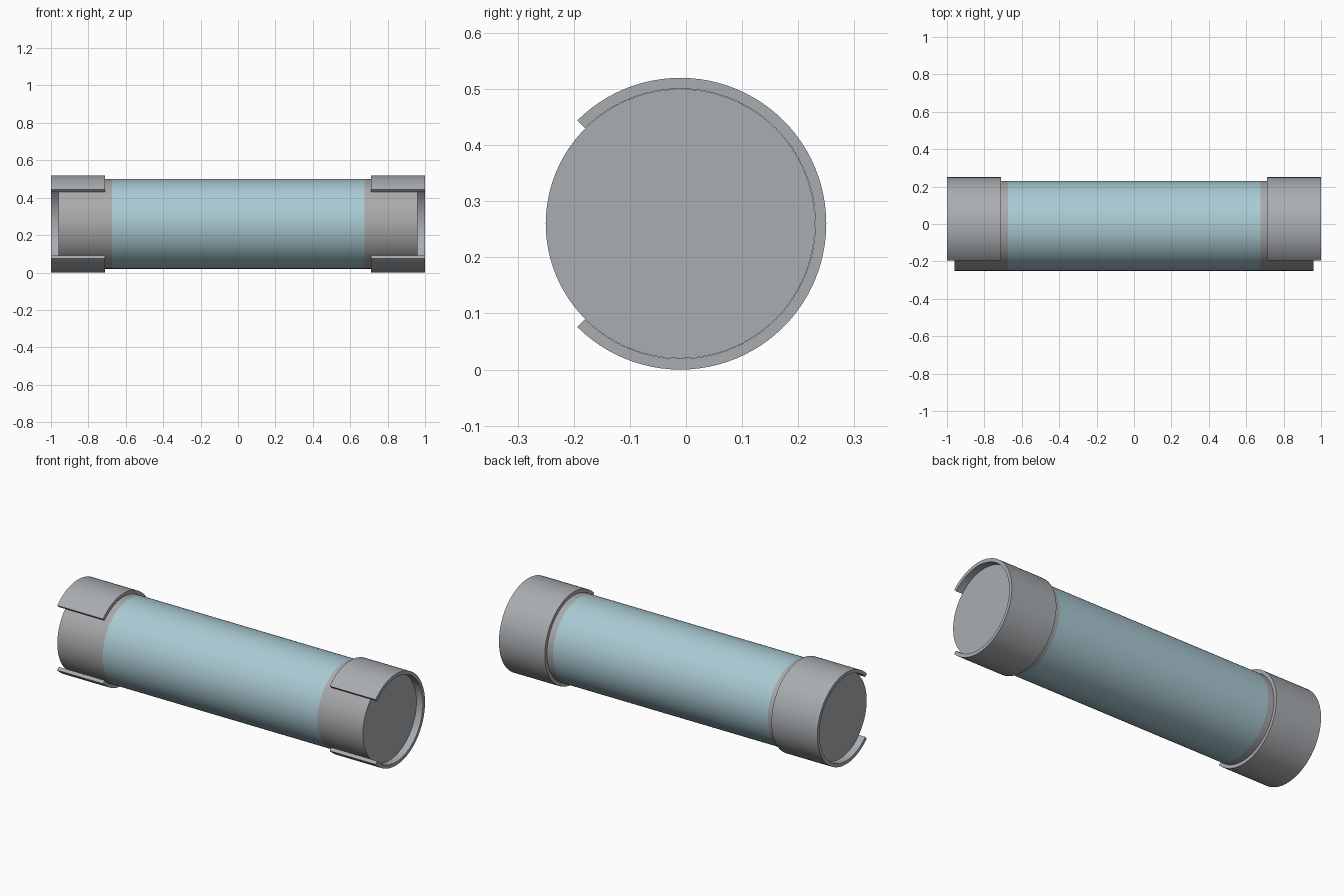
import bpy, bmesh, math

if "Cube" in bpy.data.objects:
    bpy.data.objects.remove(bpy.data.objects["Cube"])

AXIS_Y, AXIS_Z = -0.01, 0.26
R_TUBE, R_IN, R_OUT = 0.24, 0.2405, 0.26


def material(name, rgb):
    m = bpy.data.materials.new(name)
    m.use_nodes = True
    m.diffuse_color = (*rgb, 1)
    m.node_tree.nodes["Principled BSDF"].inputs["Base Color"].default_value = (*rgb, 1)
    return m


blue = material("pale blue glass", (0.40, 0.59, 0.65))
steel = material("steel grey", (0.40, 0.42, 0.44))
cap_grey = material("end band grey", (0.40, 0.40, 0.41))


def finish(name, bm, mats):
    bmesh.ops.recalc_face_normals(bm, faces=bm.faces)
    me = bpy.data.meshes.new(name)
    bm.to_mesh(me)
    bm.free()
    ob = bpy.data.objects.new(name, me)
    ob.location = (0, AXIS_Y, AXIS_Z)
    for m in mats:
        me.materials.append(m)
    bpy.context.collection.objects.link(ob)
    bpy.ops.object.select_all(action="DESELECT")
    ob.select_set(True)
    bpy.context.view_layer.objects.active = ob
    bpy.ops.object.shade_smooth_by_angle(angle=math.radians(30))
    return ob


def point(x, r, a):
    # angle 0 faces the back (+y)
    return (x, r * math.cos(a), r * math.sin(a))


# Tube body: rings along x, coloured by position
bm = bmesh.new()
seg = 96
rings = [[bm.verts.new(point(x, R_TUBE, math.tau * i / seg)) for i in range(seg)]
         for x in (-0.96, -0.675, 0.675, 0.96)]
for k in range(3):
    for i in range(seg):
        j = (i + 1) % seg
        f = bm.faces.new((rings[k][i], rings[k][j], rings[k + 1][j], rings[k + 1][i]))
        f.material_index = 0 if k == 1 else 1
for ring in (rings[0], rings[-1]):
    bm.faces.new(ring).material_index = 2
finish("tube", bm, [blue, cap_grey, steel])


# End clips: C-shaped sleeves with a quarter opening at the front
def clip(name, x0, x1):
    bm = bmesh.new()
    n, half = 72, math.radians(135)
    loops = []
    for i in range(n + 1):
        a = -half + 2 * half * i / n
        loops.append([bm.verts.new(point(x, r, a)) for x, r in
                      ((x0, R_IN), (x1, R_IN), (x1, R_OUT), (x0, R_OUT))])
    for p, q in zip(loops, loops[1:]):
        for k in range(4):
            m = (k + 1) % 4
            bm.faces.new((p[k], p[m], q[m], q[k]))
    bm.faces.new(loops[0])
    bm.faces.new(loops[-1])
    finish(name, bm, [steel])


clip("left_clip", 0.712, 1.0)
clip("right_clip", -1.0, -0.712)
